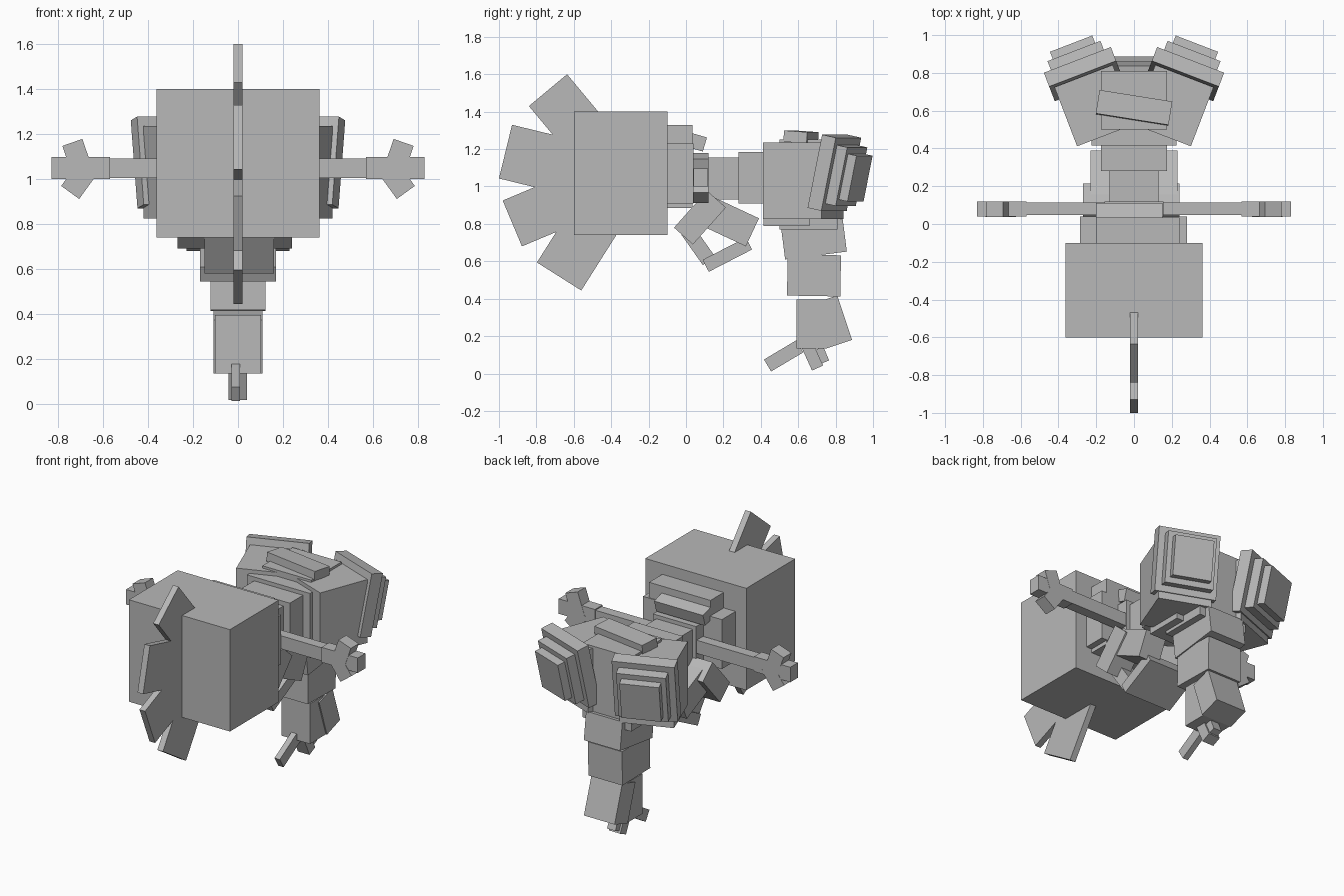
import bpy, bmesh
from math import radians
from mathutils import Matrix, Vector

if "Cube" in bpy.data.objects:
    bpy.data.objects.remove(bpy.data.objects["Cube"])

grey = bpy.data.materials.new("plain_grey")
grey.use_nodes = True
colour = (0.48, 0.48, 0.48, 1)
grey.diffuse_color = colour
grey.node_tree.nodes["Principled BSDF"].inputs["Base Color"].default_value = colour


def finish(name, bm):
    bmesh.ops.recalc_face_normals(bm, faces=bm.faces)
    mesh = bpy.data.meshes.new(name)
    bm.to_mesh(mesh)
    bm.free()
    mesh.materials.append(grey)
    obj = bpy.data.objects.new(name, mesh)
    bpy.context.collection.objects.link(obj)
    return obj


def box(name, x, y, z, matrix=Matrix()):
    """Box from three (low, high) ranges, moved by an optional matrix."""
    bm = bmesh.new()
    size = Matrix.Diagonal([b - a for a, b in (x, y, z)] + [1])
    centre = Matrix.Translation([(a + b) / 2 for a, b in (x, y, z)])
    bmesh.ops.create_cube(bm, size=1, matrix=matrix @ centre @ size)
    return finish(name, bm)


def slab(name, p, q, depth, low, high, plane="yz"):
    """Tilted box: edge p-q grown to its left by depth, extruded from low to high."""
    p, q = Vector(p), Vector(q)
    d = (q - p).normalized()
    n = Vector((-d.y, d.x)) * depth
    bm = bmesh.new()
    place = (lambda c: (low, c.x, c.y)) if plane == "yz" else (lambda c: (c.x, low, c.y))
    face = bm.faces.new([bm.verts.new(place(c)) for c in (p, q, q + n, p + n)])
    out = bmesh.ops.extrude_face_region(bm, geom=[face])
    move = Vector((high - low, 0, 0) if plane == "yz" else (0, high - low, 0))
    bmesh.ops.translate(bm, vec=move, verts=[v for v in out["geom"] if isinstance(v, bmesh.types.BMVert)])
    return finish(name, bm)


def mirrored(obj, name):
    """Copy of a part on the other side."""
    bm = bmesh.new()
    bm.from_mesh(obj.data)
    bmesh.ops.scale(bm, vec=(-1, 1, 1), verts=bm.verts)
    return finish(name, bm)


# Large block with radiating fins
box("main_block", (-.362, .362), (-.6, -.1), (.74, 1.4))
fins = [((-.636, 1.6), (-.84, 1.43)), ((-.93, 1.33), (-1, 1.043)),
        ((-.98, .925), (-.877, .68)), ((-.797, .594), (-.56, .444))]
for i, (p, q) in enumerate(fins):
    slab(f"fin_{i + 1}", p, q, .42, -.02, .02)

# Collar and neck
box("collar_tall", (-.2, .24), (-.1, .035), (.885, 1.33))
box("collar_wide", (-.285, .28), (-.1, .04), (.91, 1.23))
slab("collar_pad", (.09, 1.187), (.112, 1.262), .12, -.2, .15)
box("shoulder_bar", (-.155, .155), (.037, .118), (.94, 1.18))
box("neck_front", (-.13, .13), (.1, .28), (.93, 1.155))
box("neck_rear", (-.175, .175), (.28, .43), (.91, 1.185))

# Thorax with the skewed plate on top
box("thorax_front", (-.225, .225), (.415, .66), (.79, 1.21))
box("thorax_rear", (-.175, .175), (.5, .81), (.77, 1.25))
skew = Matrix.Translation((0, .615, 1.265)) @ Matrix.Rotation(radians(-9), 4, "Z") @ Matrix.Rotation(radians(-4), 4, "X")
box("top_plate", (-.195, .195), (-.063, .063), (-.03, .03), skew)

# Arms, hands and fingers
for part in [box("left_arm", (.1, .6), (.047, .113), (1.005, 1.09)),
             box("left_hand", (.57, .83), (.04, .118), (1, 1.097)),
             slab("left_upper_finger", (.782, 1.147), (.693, 1.178), .14, .038, .119, "xz"),
             slab("left_lower_finger", (.707, .911), (.787, .969), .14, .038, .119, "xz")]:
    mirrored(part, part.name.replace("left", "right"))

# Folded limbs under the neck
for side, low, high in (("left", .09, .24), ("right", -.27, -.11)):
    slab(side + "_thigh", (-.064, .78), (.037, .69), .265, low, high)
for side, low, high in (("left", .08, .23), ("right", -.23, -.08)):
    slab(side + "_shin", (.32, .68), (.39, .83), .295, low, high)
slab("lower_brace", (.09, .58), (.155, .626), .2, -.15, .16)
slab("lower_plate", (.353, .663), (.32, .727), .26, -.17, .17)

# Housings and stepped pads, turned outward; the pads also lean down
turn = Matrix.Translation((.285, .83, 1.065)) @ Matrix.Rotation(radians(-21), 4, "Z")
lean = turn @ Matrix.Rotation(radians(-12), 4, "X")
for part in [box("left_housing", (-.165, .165), (-.385, -.05), (-.24, .17), turn),
             box("left_pad_base", (-.19, .19), (-.08, 0), (-.2, .2), lean),
             box("left_pad_middle", (-.15, .15), (-.01, .06), (-.16, .16), lean),
             box("left_pad_cap", (-.12, .12), (.05, .11), (-.125, .125), lean)]:
    mirrored(part, part.name.replace("left", "right"))

# Hanging tail
slab("tail_top", (.53, .61), (.86, .652), .18, -.13, .13)
slab("tail_middle", (.54, .417), (.825, .412), .22, -.122, .122)
slab("tail_lower_front", (.59, .135), (.754, .135), .26, -.102, .102)
slab("tail_lower_rear", (.754, .135), (.888, .18), .25, -.11, .11)

# Blade and claws at the tip
slab("tip_blade", (.417, .075), (.455, .011), .2, -.03, .008)
slab("tip_claw", (.674, .016), (.733, .043), .13, -.042, .04)
slab("tip_claw_small", (.717, .05), (.765, .07), .08, -.03, .03)
